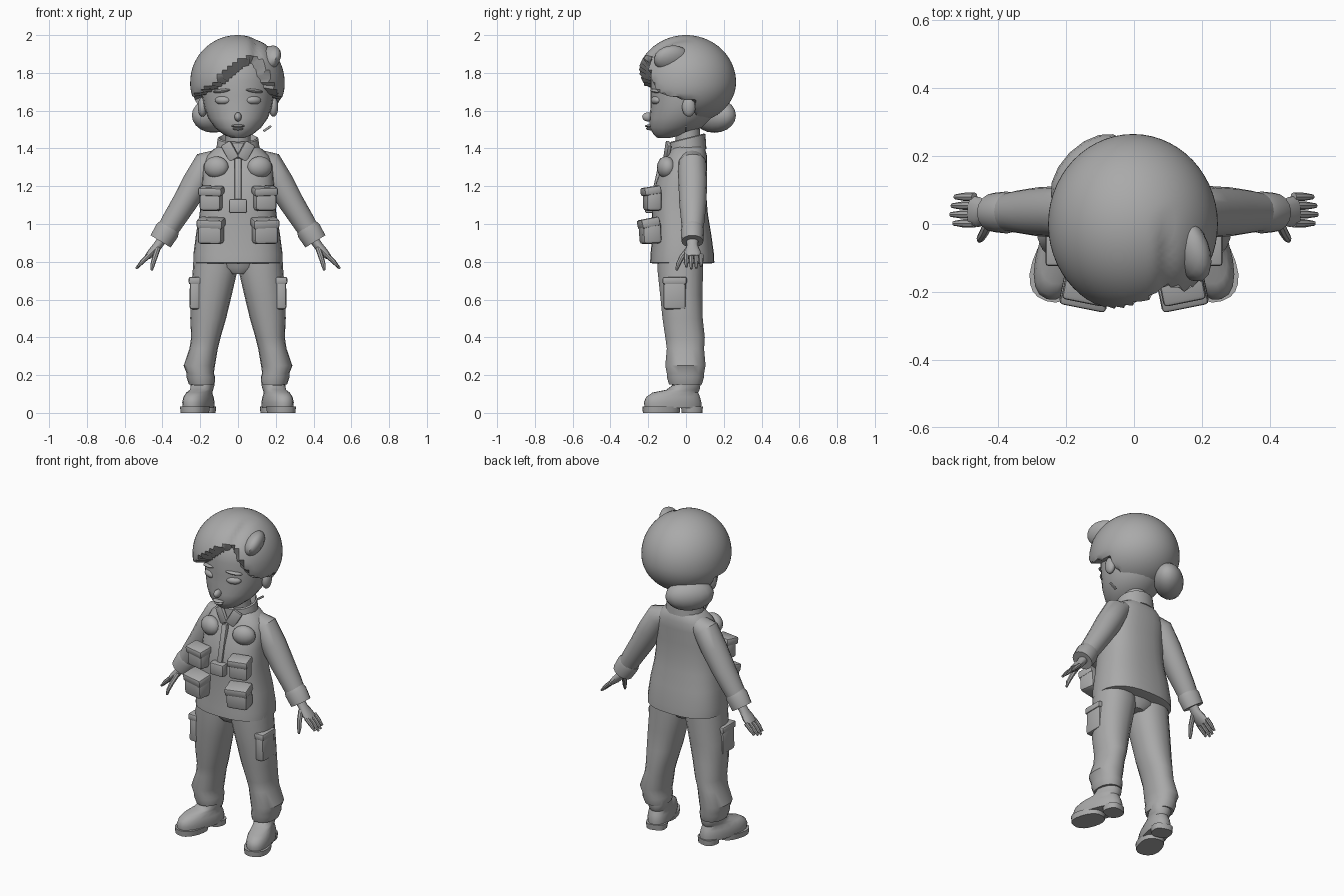
import bpy, bmesh, math
from mathutils import Vector, Matrix

grey = bpy.data.materials.new("plain grey")
grey.diffuse_color = (0.4, 0.4, 0.4, 1)


def finish(name, bm):
    bmesh.ops.recalc_face_normals(bm, faces=bm.faces)
    me = bpy.data.meshes.new(name)
    bm.to_mesh(me)
    bm.free()
    me.materials.append(grey)
    ob = bpy.data.objects.new(name, me)
    bpy.context.collection.objects.link(ob)
    return ob


def loft(name, rings, n=16, power=2.0, flat=False, move=None, shear=0):
    """Skin ring sections (x, y, z, ru, rv); rings follow the path unless flat."""
    bm, rows = bmesh.new(), []
    c = [Vector(r[:3]) for r in rings]
    for i, r in enumerate(rings):
        d = Vector((0, 0, 1))
        if not flat:
            d = (c[min(i + 1, len(c) - 1)] - c[max(i - 1, 0)]).normalized()
        u = Vector((0, 1, 0)).cross(d).normalized()
        v = d.cross(u)
        row = []
        for k in range(n):
            a = 2 * math.pi * k / n
            cs, sn = math.cos(a), math.sin(a)
            p = c[i] + u * r[3] * math.copysign(abs(cs) ** (2 / power), cs) \
                + v * r[4] * math.copysign(abs(sn) ** (2 / power), sn)
            p.z += shear * p.y
            row.append(bm.verts.new(p))
        rows.append(row)
    for a, b in zip(rows, rows[1:]):
        for k in range(n):
            bm.faces.new((a[k], a[(k + 1) % n], b[(k + 1) % n], b[k]))
    bm.faces.new(rows[0])
    bm.faces.new(rows[-1])
    if move:
        bm.transform(move)
    return finish(name, bm)


def blob(name, loc, radii, rot_z=0, rot_y=0):
    bm = bmesh.new()
    bmesh.ops.create_uvsphere(bm, u_segments=16, v_segments=10, radius=1)
    bm.transform(Matrix.Translation(loc) @ Matrix.Rotation(rot_z, 4, 'Z')
                 @ Matrix.Rotation(rot_y, 4, 'Y') @ Matrix.Diagonal((*radii, 1)))
    return finish(name, bm)


def box(name, loc, size, rot=(0, 0, 0), bevel=0.012):
    bm = bmesh.new()
    bmesh.ops.create_cube(bm, size=1)
    bm.transform(Matrix.Diagonal((*size, 1)))
    if bevel:
        bmesh.ops.bevel(bm, geom=bm.edges[:], offset=bevel, segments=2,
                        profile=0.5, affect='EDGES')
    m = Matrix.Translation(loc)
    for ang, ax in zip(rot, 'XYZ'):
        m = m @ Matrix.Rotation(ang, 4, ax)
    bm.transform(m)
    return finish(name, bm)


def interp(pts, x):
    if x <= pts[0][0]:
        return pts[0][1]
    for (a, b), (c, d) in zip(pts, pts[1:]):
        if x <= c:
            return b + (d - b) * (x - a) / (c - a)
    return pts[-1][1]


# Head and neck
loft("head", [(0, -.12, 1.455, .03, .03), (0, -.09, 1.472, .075, .08),
              (0, -.055, 1.51, .122, .138), (0, -.03, 1.56, .158, .163),
              (0, -.01, 1.62, .18, .178), (0, 0, 1.68, .19, .188),
              (0, 0, 1.76, .193, .188), (0, 0, 1.84, .178, .175),
              (0, 0, 1.91, .12, .12)], n=24, flat=True)
loft("neck", [(0, .015, 1.36, .075, .07), (0, .01, 1.46, .065, .065),
              (0, 0, 1.56, .07, .07)], flat=True)
blob("nose", (0, -.2, 1.567), (.019, .032, .024))
blob("upper_lip", (0, -.193, 1.519), (.036, .024, .008))
blob("lower_lip", (0, -.188, 1.505), (.028, .024, .009))
for s in (-1, 1):
    blob("eye", (s * .08, -.157, 1.655), (.045, .026, .023), s * .35)
    blob("brow", (s * .085, -.162, 1.705), (.05, .024, .01), s * .35, s * .12)
    blob("ear", (s * .188, .015, 1.62), (.025, .036, .052))

# Hair cap with a swept fringe and an opening for the face
hairline = [(-.25, 1.66), (-.19, 1.70), (-.13, 1.735), (-.05, 1.81), (.03, 1.87),
            (.1, 1.89), (.14, 1.83), (.18, 1.75), (.2, 1.70), (.23, 1.66)]
bm = bmesh.new()
bmesh.ops.create_uvsphere(bm, u_segments=56, v_segments=36, radius=1)
for v in bm.verts:
    x, y, z = v.co
    p = Vector((x * .25, y * .265, z * (.25 if z > 0 else .22)))
    p.x *= 1.0 + .04 * max(0, -z)
    if y < 0.2:  # parting groove
        p *= 1 - .05 * math.exp(-((p.x - .1) / .022) ** 2) * min(1, (.2 - y) * 2)
    d = min(interp(hairline, p.x) - (p.z + 1.75), .045 - p.y)
    t = max(0, min(1, d / .022))
    v.co = p * (1 - .36 * t * t * (3 - 2 * t)) + Vector((-.003, 0, 1.75))
finish("hair", bm)
blob("hair_bun", (-.13, .15, 1.575), (.14, .085, .092), math.pi / 4)
blob("hair_lock", (.165, -.075, 1.875), (.05, .1, .075), .35, .5)
box("loose_strand", (.155, 0, 1.505), (.05, .012, .012), (0, -.6, 0), .004)

# Jacket body
loft("jacket", [(0, -.02, .79, .215, .15), (0, -.02, .795, .236, .17),
                (0, -.02, .84, .236, .168), (0, -.022, .95, .222, .155),
                (0, -.032, 1.05, .204, .148), (0, -.034, 1.12, .196, .144),
                (0, -.026, 1.22, .19, .132), (0, -.006, 1.31, .185, .118),
                (0, .006, 1.36, .165, .105), (0, .012, 1.395, .13, .09),
                (0, .012, 1.42, .09, .075)], n=28, power=2.5, flat=True)
loft("collar", [(0, .008, 1.37, .118, .1), (0, .008, 1.45, .108, .095),
                (0, .008, 1.455, .1, .088), (0, .008, 1.40, .082, .075)],
     n=20, flat=True, shear=.25)
box("belt_buckle", (0, -.19, 1.095), (.095, .055, .075), bevel=.01)
box("front_placket", (0, -.15, 1.23), (.035, .03, .24), (-.22, 0, 0), .008)

for s in (-1, 1):
    box("collar_point", (s * .042, -.098, 1.385), (.06, .022, .1), (-.15, s * .5, s * .3), .008)
    blob("chest_pocket", (s * .115, -.105, 1.3), (.068, .047, .058), s * .3)
    # Waist and hip pockets with flaps
    box("waist_pocket", (s * .142, -.178, 1.125), (.115, .085, .11), (0, 0, s * .2), .018)
    box("waist_flap", (s * .142, -.186, 1.175), (.128, .092, .045), (.15, 0, s * .2), .012)
    box("hip_pocket", (s * .143, -.19, .955), (.13, .1, .12), (.05, 0, s * .2), .018)
    box("hip_flap", (s * .143, -.198, 1.005), (.14, .1, .05), (.2, 0, s * .2), .012)

    # Sleeve, cuff and hand
    loft("sleeve", [(s * .11, .03, 1.345, .05, .06), (s * .16, .033, 1.32, .075, .075),
                    (s * .22, .036, 1.22, .074, .076), (s * .285, .036, 1.11, .066, .072),
                    (s * .345, .036, 1.015, .06, .062), (s * .375, .034, .965, .056, .056)])
    loft("cuff", [(s * .36, .034, .985, .058, .056), (s * .375, .034, .965, .066, .062),
                  (s * .41, .034, .908, .062, .058), (s * .408, .034, .911, .045, .045)])
    loft("palm", [(s * .395, .034, .93, .026, .032), (s * .425, .034, .885, .024, .03),
                  (s * .455, .035, .85, .023, .044), (s * .48, .038, .825, .016, .044)], n=12)
    for i in range(4):
        y, k = .002 + .026 * i, 1 - .12 * abs(i - 1.3)
        loft("finger", [(s * .47, y, .835, .013, .013),
                        (s * (.47 + .04 * k), y, .835 - .038 * k, .012, .012),
                        (s * (.47 + .072 * k), y, .835 - .074 * k, .006, .007)], n=8)
    loft("thumb", [(s * .425, .015, .87, .015, .016), (s * .44, -.022, .825, .014, .014),
                   (s * .452, -.042, .785, .012, .012), (s * .456, -.05, .755, .006, .006)], n=8)

    # Trouser leg with gathered ankle and cargo pocket
    loft("trouser_leg", [(s * .118, -.03, .86, .115, .12), (s * .122, -.03, .75, .118, .122),
                         (s * .142, -.025, .62, .108, .113), (s * .158, -.018, .5, .095, .108),
                         (s * .17, -.005, .4, .078, .106), (s * .182, -.003, .34, .075, .1),
                         (s * .205, -.003, .25, .083, .108), (s * .2, -.003, .21, .072, .1),
                         (s * .197, -.003, .19, .076, .1), (s * .192, -.003, .15, .068, .088)],
         n=18, power=2.2, flat=True)
    box("cargo_pocket", (s * .226, -.06, .63), (.06, .12, .165), (0, -s * .02, 0), .015)
    box("cargo_flap", (s * .228, -.06, .7), (.066, .128, .04), (0, -s * .02, 0), .01)

    # Boot, turned outward
    m = Matrix.Translation((s * .187, .003, 0)) @ Matrix.Rotation(s * .3, 4, 'Z')
    loft("boot", [(0, -.075, .025, .068, .155), (0, -.077, .055, .071, .158),
                  (0, -.075, .085, .066, .148), (0, -.062, .108, .057, .125),
                  (0, -.02, .122, .056, .09), (0, -.002, .145, .06, .075),
                  (0, 0, .175, .06, .074)], n=20, power=2.3, flat=True, move=m)
    loft("sole_front", [(0, -.14, 0, .07, .098), (0, -.14, .034, .074, .101)],
         n=20, power=2.4, flat=True, move=m)
    loft("boot_heel", [(0, .03, 0, .058, .052), (0, .03, .034, .061, .055)],
         n=16, power=2.6, flat=True, move=m)

# Hips under the jacket hem
loft("trouser_seat", [(0, -.03, .735, .06, .09), (0, -.03, .77, .15, .115),
                      (0, -.03, .85, .2, .125)], n=20, flat=True)

# Smooth shading with kept edges
bpy.ops.object.select_all(action='SELECT')
bpy.context.view_layer.objects.active = bpy.context.selected_objects[0]
bpy.ops.object.shade_smooth_by_angle(angle=math.radians(38))
